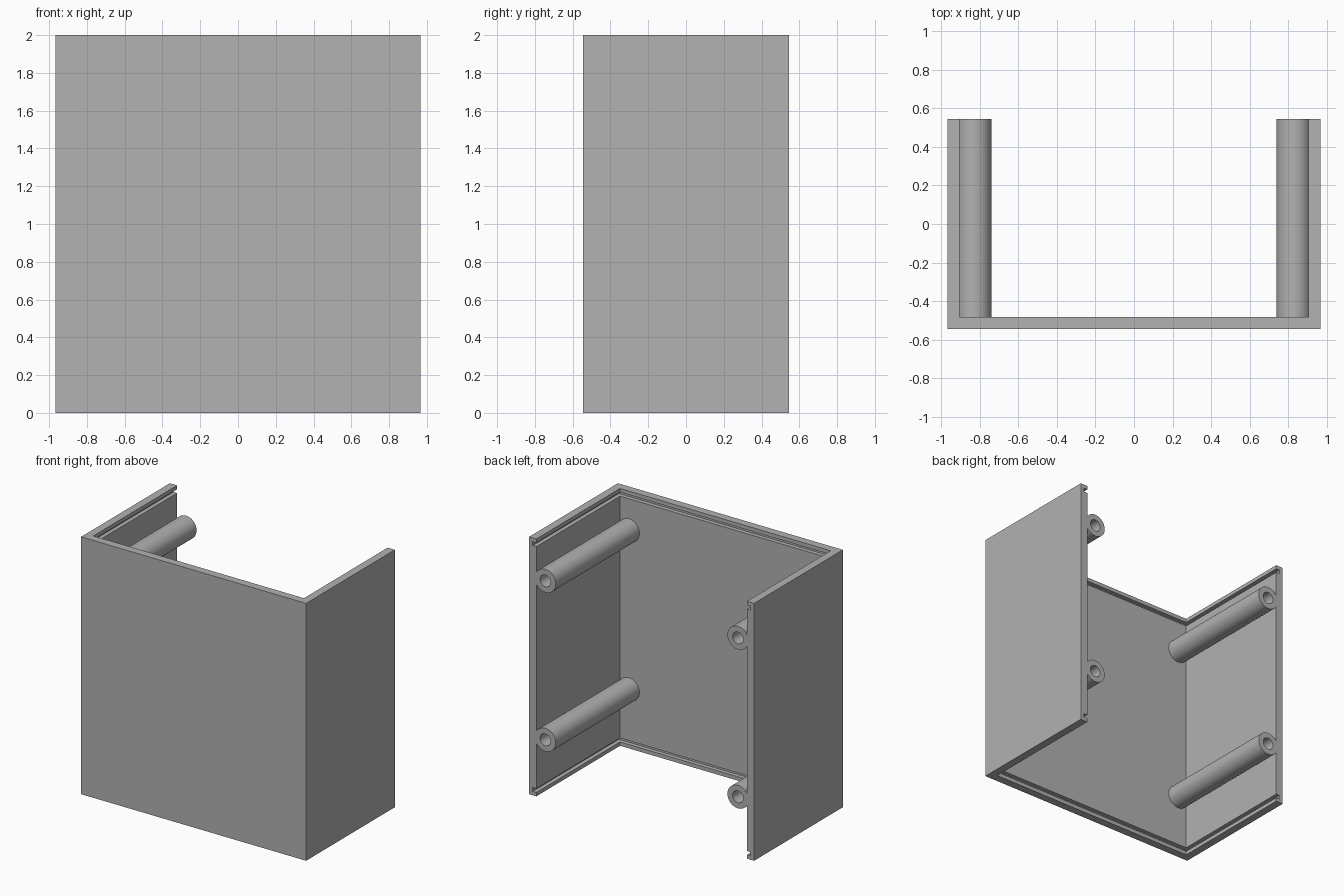
import bpy
import math
from mathutils import Vector

if "Cube" in bpy.data.objects:
    bpy.data.objects.remove(bpy.data.objects["Cube"], do_unlink=True)

WIDTH, DEPTH, HEIGHT = 1.934, 1.09, 2.0
WALL, GROOVE = 0.062, 0.03
HX, HY = WIDTH / 2, DEPTH / 2
POST_X, POST_R, HOLE_R = 0.828, 0.09, 0.046
POST_Z = (0.46, 1.695)

grey = bpy.data.materials.new("plain grey")
grey.use_nodes = True
grey.diffuse_color = (0.445, 0.445, 0.445, 1)
grey.node_tree.nodes["Principled BSDF"].inputs["Base Color"].default_value = grey.diffuse_color


def box(name, low, high):
    low, high = Vector(low), Vector(high)
    bpy.ops.mesh.primitive_cube_add(size=1, location=(low + high) / 2)
    obj = bpy.context.object
    obj.name = name
    obj.scale = high - low
    bpy.ops.object.transform_apply(location=True, scale=True)
    obj.data.materials.append(grey)
    return obj


def rod(name, x, z, radius, y0, y1, sides):
    bpy.ops.mesh.primitive_cylinder_add(
        vertices=sides, radius=radius, depth=y1 - y0,
        location=(x, (y0 + y1) / 2, z), rotation=(math.pi / 2, 0, 0))
    obj = bpy.context.object
    obj.name = name
    bpy.ops.object.transform_apply(location=True, rotation=True)
    obj.data.materials.append(grey)
    return obj


def combine(target, tool, operation):
    mod = target.modifiers.new(operation.title(), "BOOLEAN")
    mod.object, mod.operation, mod.solver = tool, operation, "EXACT"
    bpy.context.view_layer.objects.active = target
    bpy.ops.object.modifier_apply(modifier=mod.name)
    bpy.data.objects.remove(tool, do_unlink=True)


# Three-sided shell, open at the back, top and bottom
shell = box("enclosure_shell", (-HX, -HY, 0), (HX, HY, HEIGHT))
inner = box("inner_cutter", (-HX + WALL, -HY + WALL, -1), (HX - WALL, HY + 1, HEIGHT + 1))
combine(shell, inner, "DIFFERENCE")

# Panel grooves running around the inside, near the top and bottom rims
for z in (GROOVE, HEIGHT - 2 * GROOVE):
    slot = box("groove_cutter", (-HX + GROOVE, -HY + GROOVE, z),
               (HX - GROOVE, HY + 1, z + GROOVE))
    combine(shell, slot, "DIFFERENCE")

# Hollow screw posts along the side walls
for side in (-1, 1):
    for z in POST_Z:
        post = rod("screw_post", side * POST_X, z, POST_R, -HY + WALL / 2, HY, 48)
        combine(shell, post, "UNION")
        hole = rod("hole_cutter", side * POST_X, z, HOLE_R, -HY + WALL, HY + 0.2, 32)
        combine(shell, hole, "DIFFERENCE")

bpy.ops.object.select_all(action="DESELECT")
shell.select_set(True)
bpy.context.view_layer.objects.active = shell
bpy.ops.object.shade_smooth_by_angle(angle=math.radians(30))
